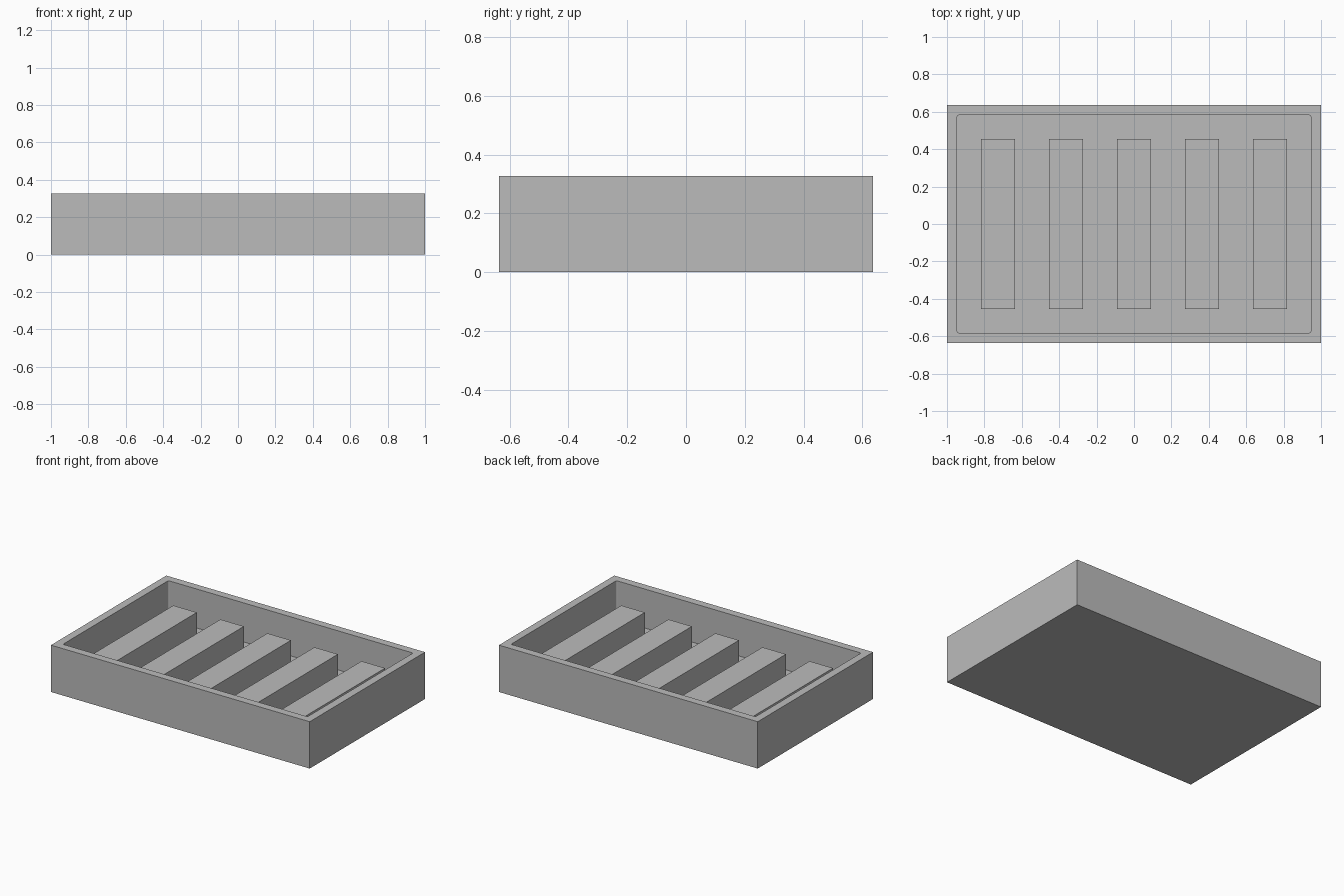
import bpy
import bmesh

MM = 2 / 110  # the tray is 110 mm long

cube = bpy.data.objects.get("Cube")
if cube:
    bpy.data.objects.remove(cube, do_unlink=True)

grey = bpy.data.materials.new("plain_grey")
grey.use_nodes = True
colour = (0.5, 0.5, 0.5, 1)
grey.diffuse_color = colour
grey.node_tree.nodes["Principled BSDF"].inputs["Base Color"].default_value = colour


def box(name, size, x=0, bottom=0, corner=0):
    """Box in millimetres, with optional rounded upright edges."""
    bm = bmesh.new()
    bmesh.ops.create_cube(bm, size=1)
    for v in bm.verts:
        v.co.x = (v.co.x * size[0] + x) * MM
        v.co.y *= size[1] * MM
        v.co.z = ((v.co.z + 0.5) * size[2] + bottom) * MM
    if corner:
        upright = [e for e in bm.edges
                   if abs(e.verts[0].co.z - e.verts[1].co.z) > 0.01]
        bmesh.ops.bevel(bm, geom=upright, offset=corner * MM, segments=4,
                        profile=0.5, affect='EDGES')
    mesh = bpy.data.meshes.new(name)
    bm.to_mesh(mesh)
    bm.free()
    mesh.materials.append(grey)
    obj = bpy.data.objects.new(name, mesh)
    bpy.context.collection.objects.link(obj)
    return obj


# Tray shell: a solid block with a pocket cut from above
tray = box("tray", (110, 70, 18))
pocket = box("pocket_cutter", (104, 64, 20), bottom=3, corner=0.5)
pocket.hide_render = True
pocket.hide_viewport = True
cut = tray.modifiers.new("pocket", 'BOOLEAN')
cut.operation = 'DIFFERENCE'
cut.solver = 'EXACT'
cut.object = pocket

# Five ribs standing on the tray floor
for i in range(5):
    box(f"rib_{i + 1}", (10, 50, 10), x=(i - 2) * 20, bottom=3)
